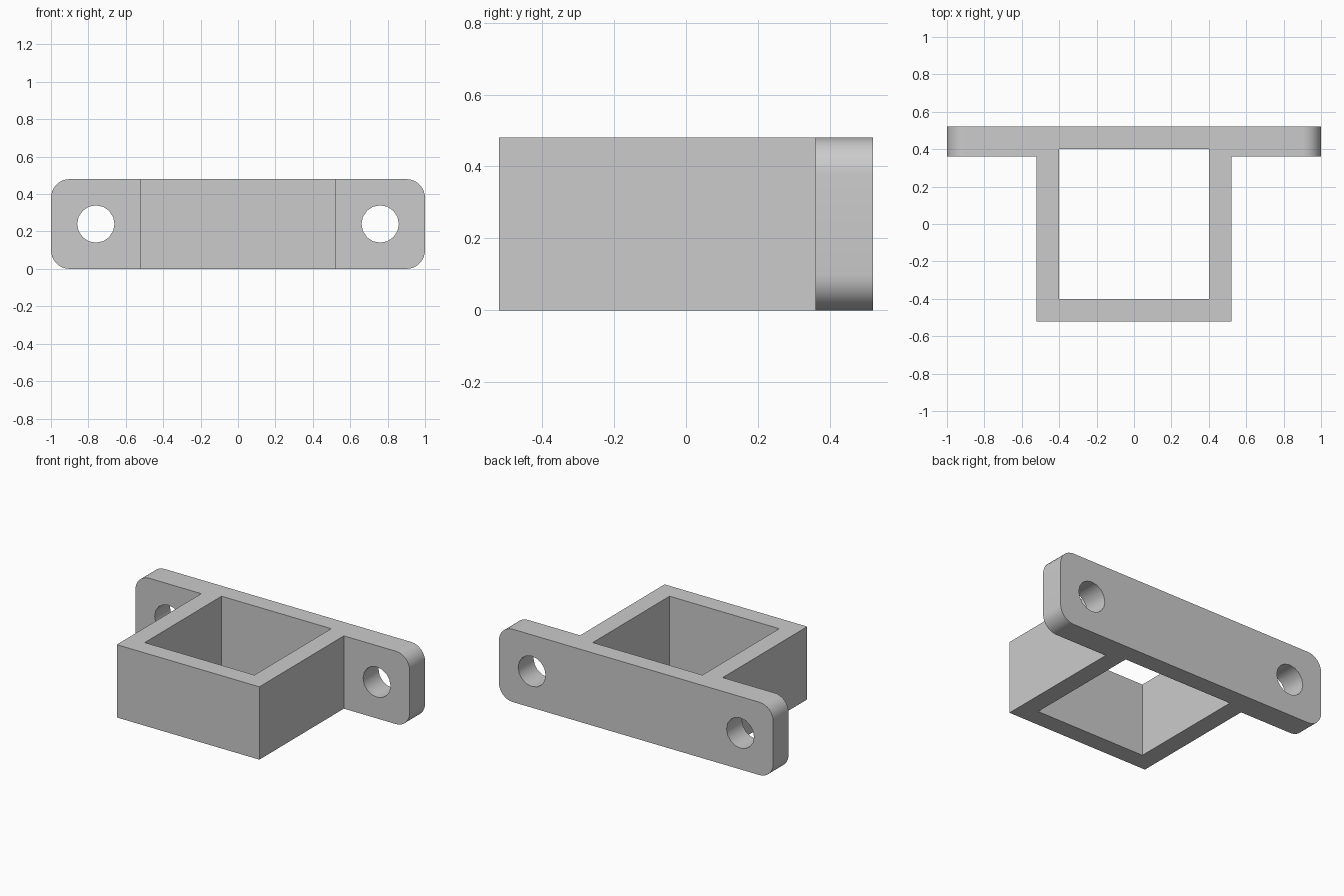
import bpy, bmesh, math

if "Cube" in bpy.data.objects:
    bpy.data.objects.remove(bpy.data.objects["Cube"])

HEIGHT = 0.48
grey = bpy.data.materials.new("plain grey")
grey.diffuse_color = (0.6, 0.6, 0.6, 1)
grey.use_nodes = True
grey.node_tree.nodes["Principled BSDF"].inputs["Base Color"].default_value = grey.diffuse_color


def prism(name, outline, axis, start, end):
    """Extrude a 2D outline along z (outline is x, y) or along y (outline is x, z)."""
    def place(p, d):
        return (p[0], p[1], d) if axis == 'Z' else (p[0], d, p[1])
    bm = bmesh.new()
    a = [bm.verts.new(place(p, start)) for p in outline]
    b = [bm.verts.new(place(p, end)) for p in outline]
    bm.faces.new(a)
    bm.faces.new(b)
    for i in range(len(a)):
        j = (i + 1) % len(a)
        bm.faces.new((a[i], a[j], b[j], b[i]))
    bmesh.ops.recalc_face_normals(bm, faces=bm.faces)
    mesh = bpy.data.meshes.new(name)
    bm.to_mesh(mesh)
    bm.free()
    mesh.materials.append(grey)
    obj = bpy.data.objects.new(name, mesh)
    bpy.context.collection.objects.link(obj)
    return obj


def square(h):
    return [(-h, -h), (h, -h), (h, h), (-h, h)]


def arc(cx, cz, r, start, sweep, steps):
    return [(cx + r * math.cos(math.radians(start + sweep * i / steps)),
             cz + r * math.sin(math.radians(start + sweep * i / steps)))
            for i in range(steps + 1)]


def combine(target, tool, operation):
    mod = target.modifiers.new(operation.lower(), 'BOOLEAN')
    mod.operation, mod.object, mod.solver = operation, tool, 'EXACT'
    bpy.context.view_layer.objects.active = target
    bpy.ops.object.modifier_apply(modifier=mod.name)
    bpy.data.objects.remove(tool)


# Rounded mounting plate at the back
R = 0.1
corners = [(1 - R, R, -90), (1 - R, HEIGHT - R, 0),
           (R - 1, HEIGHT - R, 90), (R - 1, R, 180)]
outline = [p for cx, cz, a in corners for p in arc(cx, cz, R, a, 90, 8)]
bracket = prism("bracket", outline, 'Y', 0.36, 0.52)

# Square socket joined to the plate, then hollowed right through
combine(bracket, prism("socket", square(0.52), 'Z', 0, HEIGHT), 'UNION')
combine(bracket, prism("socket_opening", square(0.4), 'Z', -0.1, HEIGHT + 0.1), 'DIFFERENCE')

# Screw hole in each ear
for side in (-1, 1):
    circle = arc(side * 0.76, HEIGHT / 2, 0.1, 0, 360, 16)[:-1]
    combine(bracket, prism("screw_hole", circle, 'Y', 0.2, 0.7), 'DIFFERENCE')

# Smooth the rounded corners, keep the hard edges
bpy.ops.object.select_all(action='DESELECT')
bracket.select_set(True)
bpy.context.view_layer.objects.active = bracket
bpy.ops.object.shade_smooth_by_angle(angle=math.radians(30))
